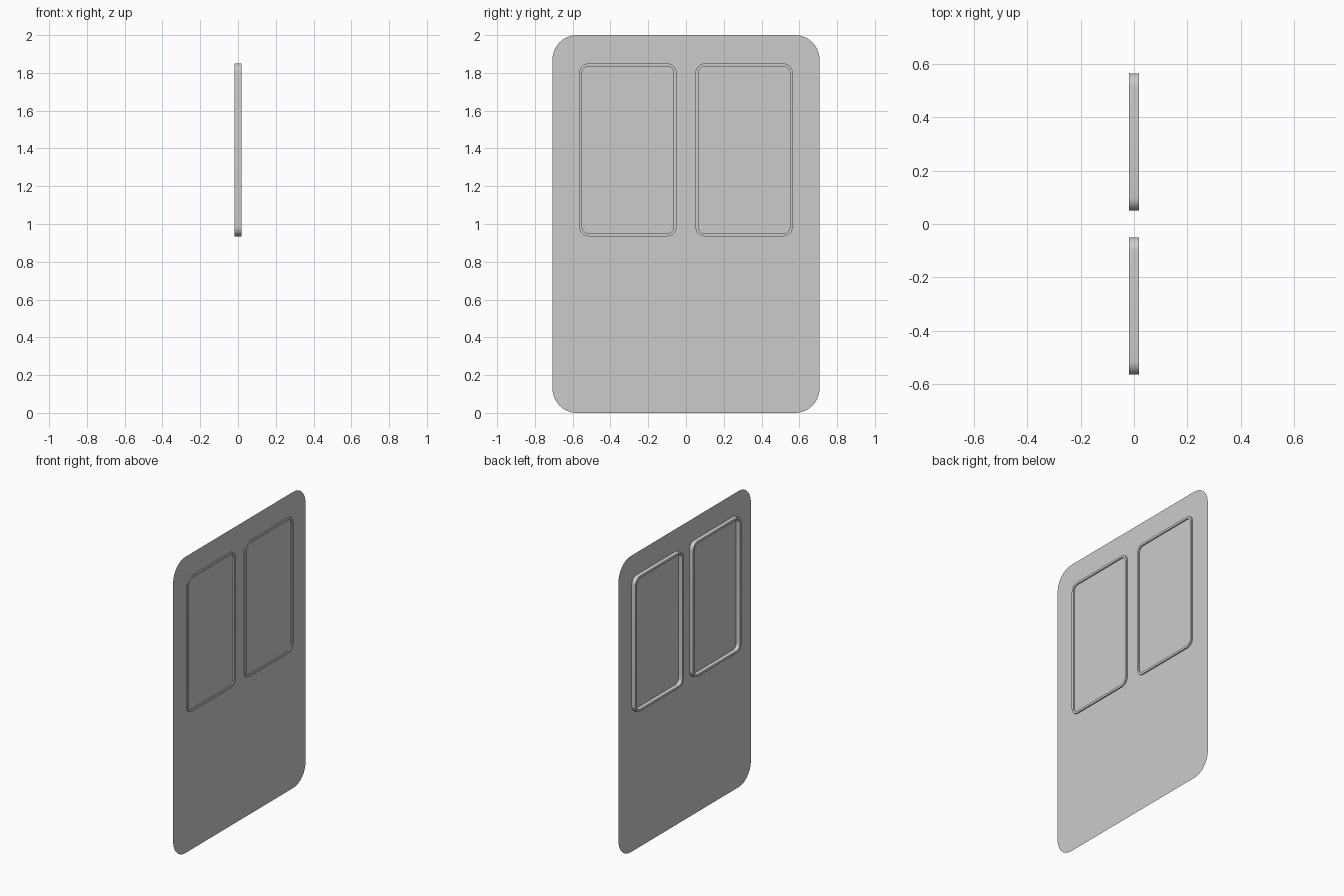
import bpy, bmesh
from math import cos, sin, pi

if "Cube" in bpy.data.objects:
    bpy.data.objects.remove(bpy.data.objects["Cube"])


def outline(y0, y1, z0, z1, r, n=8):
    """Rounded rectangle in the YZ plane, counter-clockwise seen from +x."""
    pts = []
    corners = [(y1 - r, z1 - r), (y0 + r, z1 - r), (y0 + r, z0 + r), (y1 - r, z0 + r)]
    for k, (cy, cz) in enumerate(corners):
        for i in range(n + 1):
            a = (k + i / n) * pi / 2
            pts.append((cy + r * cos(a), cz + r * sin(a)))
    return pts


def finish(name, bm):
    me = bpy.data.meshes.new(name)
    bm.to_mesh(me)
    bm.free()
    ob = bpy.data.objects.new(name, me)
    bpy.context.collection.objects.link(ob)
    bpy.context.view_layer.objects.active = ob
    ob.select_set(True)
    bpy.ops.object.shade_smooth_by_angle(angle=0.6)
    ob.select_set(False)
    return ob


def frame(name, y0, y1, z0, z1, w, x0, x1):
    """Rounded window frame with a rectangular section of width w."""
    bm = bmesh.new()
    outer = outline(y0, y1, z0, z1, 0.05)
    inner = outline(y0 + w, y1 - w, z0 + w, z1 - w, 0.035)
    section = [(outer, x0), (outer, x1), (inner, x1), (inner, x0)]
    rings = [[bm.verts.new((x, y, z)) for y, z in pts] for pts, x in section]
    n = len(outer)
    for k in range(4):
        a, b = rings[k], rings[(k + 1) % 4]
        for i in range(n):
            j = (i + 1) % n
            bm.faces.new((a[i], a[j], b[j], b[i]))
    bmesh.ops.recalc_face_normals(bm, faces=bm.faces)
    return finish(name, bm)


# Thin door sheet, closing the window openings as well
bm = bmesh.new()
bm.faces.new([bm.verts.new((0.01, y, z))
              for y, z in outline(-0.707, 0.707, 0, 2, 0.13, 12)])
finish("door_panel", bm)

# Two window frames, standing out mostly towards -x
for name, y0, y1 in (("window_frame_left", -0.565, -0.05),
                     ("window_frame_right", 0.05, 0.565)):
    frame(name, y0, y1, 0.935, 1.85, 0.015, -0.018, 0.018)
